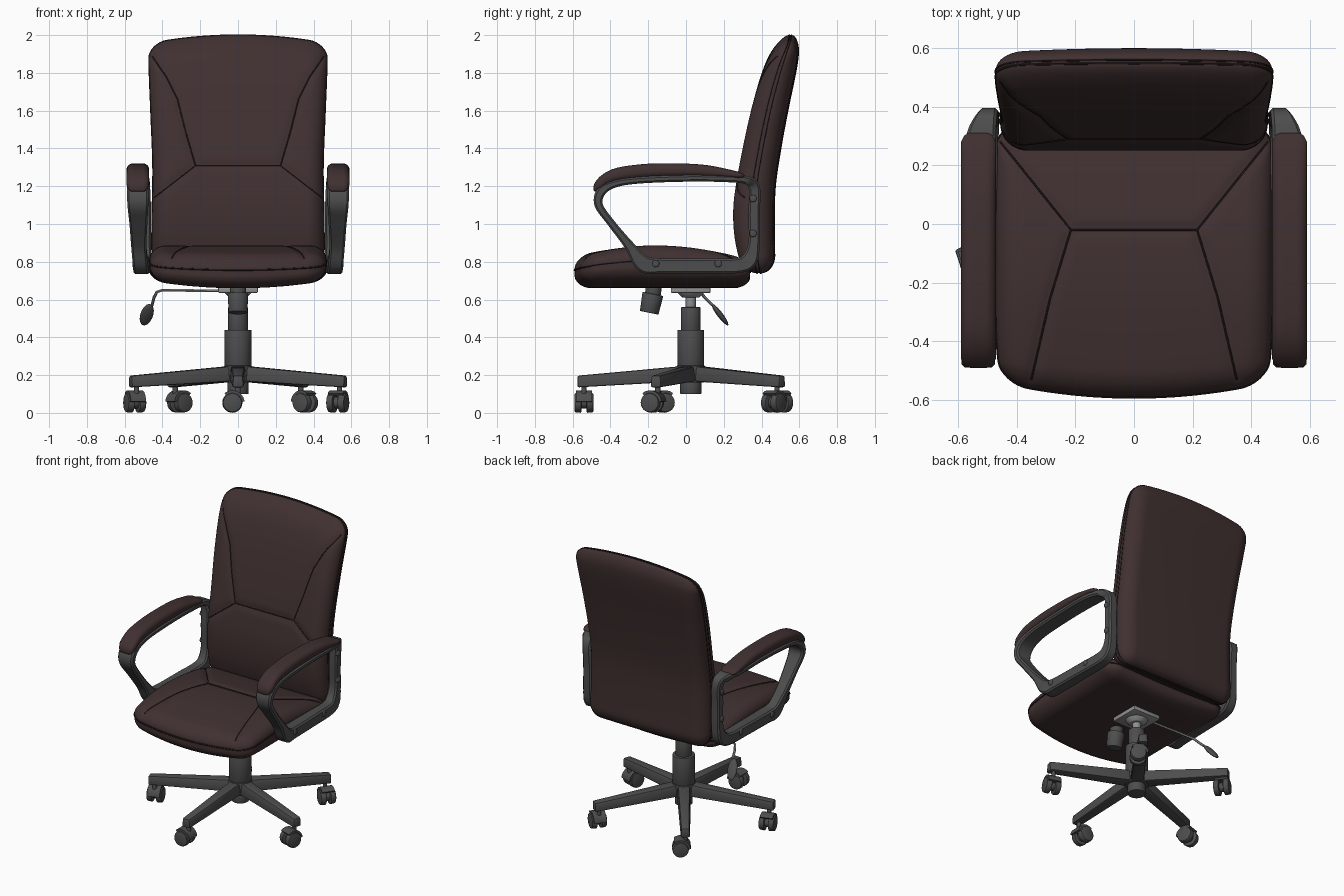
import bpy, bmesh, math
from mathutils import Vector, Matrix
from mathutils.bvhtree import BVHTree

if "Cube" in bpy.data.objects:
    bpy.data.objects.remove(bpy.data.objects["Cube"])


def material(name, rgb):
    m = bpy.data.materials.new(name)
    m.diffuse_color = (*rgb, 1)
    m.use_nodes = True
    m.node_tree.nodes["Principled BSDF"].inputs["Base Color"].default_value = m.diffuse_color
    return m


LEATHER = material("brown leather", (0.052, 0.03, 0.03))
SEAM = material("dark seam", (0.022, 0.013, 0.013))
PLASTIC = material("grey plastic", (0.075, 0.075, 0.075))
METAL = material("light metal", (0.28, 0.28, 0.28))


def add(name, bm, mat, bevel=0):
    bmesh.ops.recalc_face_normals(bm, faces=bm.faces[:])
    me = bpy.data.meshes.new(name)
    bm.to_mesh(me)
    bm.free()
    o = bpy.data.objects.new(name, me)
    bpy.context.collection.objects.link(o)
    me.materials.append(mat)
    if bevel:
        b = o.modifiers.new("bevel", 'BEVEL')
        b.width, b.segments, b.limit_method = bevel, 2, 'ANGLE'
    return o


def cyl(name, p0, p1, r0, r1, mat, seg=32, bevel=0.004):
    p0, p1 = Vector(p0), Vector(p1)
    d = p1 - p0
    m = Matrix.Translation((p0 + p1) / 2) @ d.to_track_quat('Z', 'Y').to_matrix().to_4x4()
    bm = bmesh.new()
    bmesh.ops.create_cone(bm, cap_ends=True, segments=seg, radius1=r0, radius2=r1, depth=d.length, matrix=m)
    return add(name, bm, mat, bevel)


def tube(name, pts, r, mat, closed=False):
    c = bpy.data.curves.new(name, 'CURVE')
    c.dimensions, c.bevel_depth, c.bevel_resolution, c.use_fill_caps = '3D', r, 1, True
    s = c.splines.new('POLY')
    s.points.add(len(pts) - 1)
    for p, q in zip(s.points, pts):
        p.co = (*q, 1)
    s.use_cyclic_u = closed
    c.materials.append(mat)
    o = bpy.data.objects.new(name, c)
    bpy.context.collection.objects.link(o)


def interp(tab, t):
    """Smooth curve through (t, value) pairs."""
    n = len(tab)
    t = min(max(t, tab[0][0]), tab[-1][0])
    i = next(k for k in range(n - 1) if t <= tab[k + 1][0])

    def slope(k):
        a, b = tab[max(k - 1, 0)], tab[min(k + 1, n - 1)]
        return (b[1] - a[1]) / (b[0] - a[0])
    (t0, v0), (t1, v1) = tab[i], tab[i + 1]
    h = t1 - t0
    u = (t - t0) / h
    return ((2*u**3 - 3*u*u + 1) * v0 + (u**3 - 2*u*u + u) * h * slope(i)
            + (3*u*u - 2*u**3) * v1 + (u**3 - u*u) * h * slope(i + 1))


def rounded_box(half, r, n, warp):
    bm = bmesh.new()
    bmesh.ops.create_cube(bm, size=2)
    bmesh.ops.subdivide_edges(bm, edges=bm.edges[:], cuts=n, use_grid_fill=True)
    for v in bm.verts:
        p = Vector(c * h for c, h in zip(v.co, half))
        q = Vector(max(-(h - r), min(h - r, c)) for c, h in zip(p, half))
        v.co = warp(q + (p - q).normalized() * r)
    return bm


def rect_outline(a, b, r):
    pts = []
    for k, (sx, sy) in enumerate([(1, 1), (-1, 1), (-1, -1), (1, -1)]):
        for j in range(9):
            t = math.pi / 2 * (k + j / 8)
            pts.append((sx * (a - r) + r * math.cos(t), sy * (b - r) + r * math.sin(t)))
    out = []
    for p, q in zip(pts, pts[1:] + pts[:1]):
        m = max(1, int(math.dist(p, q) / 0.04))
        out += [(p[0] + (q[0] - p[0]) * j / m, p[1] + (q[1] - p[1]) * j / m) for j in range(m)]
    return out


def seg_dist(p, a, b):
    d = b - a
    t = max(0, min(1, (p - a).dot(d) / d.dot(d)))
    return (p - a - d * t).length


def stitch(name, bm, lines, axis, sign):
    """Press soft grooves along seam lines, then lay thread in them."""
    lines = [[Vector((x * s, w)) for x, w in ln] for ln in lines for s in (1, -1)]
    segs = [(a, b) for ln in lines for a, b in zip(ln, ln[1:])]
    bm.normal_update()
    other = 3 - axis
    for v in bm.verts:
        f = v.normal[axis] * sign
        if f > 0.2:
            d = min(seg_dist(Vector((v.co.x, v.co[other])), a, b) for a, b in segs)
            v.co[axis] -= sign * f * 0.009 * math.exp(-(d / 0.018) ** 2)
    tree = BVHTree.FromBMesh(bm)
    ray = Vector((0, 0, 0))
    ray[axis] = -sign
    for ln in lines:
        pts = []
        for a, b in zip(ln, ln[1:]):
            for j in range(17):
                p = a.lerp(b, j / 16)
                o = Vector((p.x, 0, 0))
                o[other], o[axis] = p.y, sign * 5
                hit = tree.ray_cast(o, ray)[0]
                if hit:
                    pts.append(hit)
        tube(name + "_seam", pts, 0.0035, SEAM)


# Seat cushion
S_TOP = [(-.465, .83), (-.3, .862), (-.1, .885), (.1, .88), (.3, .85), (.465, .81)]


def seat_warp(p):
    w = max(0, -p.y / .465) ** 2
    k = (p.x / .47) ** 2
    top, bot = interp(S_TOP, p.y), .66 + .04 * k
    return Vector((p.x * (1 - .05 * w * w), p.y - .125 + .05 * w * k,
                   bot + (top - bot) * (p.z + .11) / .22))


bm = rounded_box((.47, .465, .11), .09, 70, seat_warp)
stitch("seat", bm, [[(0, -.02), (.215, -.02), (.455, .28)], [(.215, -.02), (.285, -.25), (.35, -.53)]], 2, 1)
add("seat", bm, LEATHER)
tube("seat_piping", [seat_warp(Vector((x, y, .015))) for x, y in rect_outline(.47, .465, .09)], .005, SEAM, True)

# Backrest cushion
B_FRONT = [(.74, .30), (.9, .262), (1.02, .25), (1.15, .256), (1.4, .30), (1.65, .357), (1.85, .42), (2, .50)]
B_REAR = [(.74, .475), (1, .47), (1.2, .476), (1.4, .505), (1.6, .542), (1.85, .592), (2, .605)]
B_WIDE = [(.74, .455), (1, .455), (1.3, .45), (1.6, .461), (1.85, .47), (2, .47)]


def back_warp(p):
    z = p.z + 1.37
    k = (p.x / .47) ** 2
    f, r = interp(B_FRONT, z), interp(B_REAR, z) - .015 * k
    bow = .045 * k * max(0, p.z / .63) ** 3
    return Vector((p.x * interp(B_WIDE, z) / .47, f + (r - f) * (p.y + .11) / .22, z - bow))


bm = rounded_box((.47, .11, .63), .095, 70, back_warp)
stitch("backrest", bm, [[(0, 1.31), (.225, 1.31), (.445, 1.14)],
                        [(.225, 1.31), (.275, 1.48), (.32, 1.66), (.38, 1.78), (.455, 1.89)]], 1, -1)
add("backrest", bm, LEATHER)
for off in (-.012, .014):
    tube("backrest_piping", [back_warp(Vector((x, off, z))) for x, z in rect_outline(.47, .63, .095)], .004, SEAM, True)

# Armrests: closed swept frame (y, z, half thickness, inner x, outer x), pad and bolts
FRAME = [(.36, 1.05, .03, .46, .525), (.36, .9, .03, .46, .525), (.335, .81, .042, .46, .53), (.27, .78, .04, .465, .54),
         (.1, .778, .04, .465, .545), (-.13, .778, .04, .465, .55), (-.225, .79, .045, .475, .555),
         (-.30, .885, .026, .485, .565), (-.40, 1.01, .02, .48, .575), (-.462, 1.10, .022, .475, .585),
         (-.45, 1.17, .025, .473, .588), (-.38, 1.212, .02, .473, .588), (-.25, 1.232, .018, .473, .588),
         (0, 1.242, .018, .473, .588), (.2, 1.24, .018, .472, .588), (.32, 1.232, .022, .47, .565),
         (.362, 1.19, .03, .465, .53)]
PAD_MID = [(-.49, 1.19), (-.4, 1.25), (-.25, 1.277), (-.1, 1.284), (.1, 1.28), (.34, 1.25)]
PAD_HALF = [(-.49, .036), (-.2, .038), (.1, .033), (.2, .026), (.34, .012)]


def catmull(a, b, c, d, t):
    return [.5 * (2*q + (r - p) * t + (2*p - 5*q + 4*r - s) * t*t + (3*q - p - 3*r + s) * t**3)
            for p, q, r, s in zip(a, b, c, d)]


N = len(FRAME)
PATH = [catmull(*(FRAME[(i + k) % N] for k in (-1, 0, 1, 2)), j / 6) for i in range(N) for j in range(6)]
for side, s in (("right", 1), ("left", -1)):
    bm = bmesh.new()
    rings = []
    for i, (y, z, h, x0, x1) in enumerate(PATH):
        a, b = PATH[i - 1], PATH[(i + 1) % len(PATH)]
        n = Vector((-(b[1] - a[1]), b[0] - a[0])).normalized()
        xc, w, c = (x0 + x1) / 2, (x1 - x0) / 2, .01
        sec = [(w, h-c), (w-c, h), (c-w, h), (-w, h-c), (-w, c-h), (c-w, -h), (w-c, -h), (w, c-h)]
        rings.append([bm.verts.new((s * (xc + u), y + n.x * v, z + n.y * v)) for u, v in sec])
    for r0, r1 in zip(rings, rings[1:] + rings[:1]):
        for k in range(8):
            bm.faces.new((r0[k], r0[(k + 1) % 8], r1[(k + 1) % 8], r1[k]))
    add(side + "_arm_frame", bm, PLASTIC)

    def pad_warp(p):
        y = p.y - .09
        return Vector((s * (p.x + .53), y, interp(PAD_MID, y) + p.z / .04 * interp(PAD_HALF, y)))
    add(side + "_arm_pad", rounded_box((.06, .40, .04), .036, 24, pad_warp), LEATHER)
    for y, z, x in ((.355, 1.135, .525), (.355, .95, .525), (.17, .79, .542), (-.16, .79, .551)):
        cyl(side + "_arm_bolt", (s * (x - .02), y, z), (s * (x + .008), y, z), .022, .018, PLASTIC, 16)

# Gas column and hub
CY = .025
for name, z0, z1, r, mat in (("column_rod", .54, .65, .027, METAL), ("column_upper", .43, .56, .052, PLASTIC),
                             ("column_sleeve", .24, .44, .071, PLASTIC), ("base_hub", .16, .25, .075, PLASTIC),
                             ("hub_bottom", .1, .17, .056, PLASTIC)):
    cyl(name, (0, CY, z0), (0, CY, z1), r, r, mat)

# Seat plate, tension knob and height lever
bm = bmesh.new()
bmesh.ops.create_cube(bm, size=1, matrix=Matrix.Translation((0, CY, .65)) @ Matrix.Diagonal((.21, .21, .03, 1)))
add("seat_plate", bm, METAL, .006)
cyl("plate_socket", (0, CY, .61), (0, CY, .645), .045, .08, METAL)
cyl("tension_knob", (0, -.195, .53), (0, -.175, .63), .05, .056, PLASTIC, 14)
cyl("knob_neck", (0, -.178, .61), (0, -.168, .68), .042, .042, PLASTIC)
tube("height_lever", [(-.05, .06, .645), (-.4, .06, .65), (-.43, .075, .64), (-.445, .1, .61), (-.455, .14, .57)],
     .008, METAL)
bm = bmesh.new()
bmesh.ops.create_uvsphere(bm, u_segments=20, v_segments=12, radius=1,
                          matrix=Matrix.Translation((-.483, .18, .52)) @ Matrix.Rotation(.65, 4, 'X')
                          @ Matrix.Rotation(.25, 4, 'Y') @ Matrix.Diagonal((.034, .015, .072, 1)))
add("lever_paddle", bm, PLASTIC)

# Five legs with twin-wheel casters
for i in range(5):
    ang = math.radians(-90 + 72 * i)
    M = Matrix.Translation((0, CY, 0)) @ Matrix.Rotation(ang, 4, 'Z')
    bm = bmesh.new()
    bmesh.ops.create_cube(bm, size=2)
    for v in bm.verts:
        tip, up = v.co.x > 0, v.co.z > 0
        w = (.026 if up else .03) if tip else (.038 if up else .045)
        z = (.197 if up else .135) if tip else (.25 if up else .168)
        v.co = M @ Vector((.6 if tip else .02, w * v.co.y, z))
    add("base_leg", bm, PLASTIC, .01)
    cyl("caster_stem", M @ Vector((.565, 0, .06)), M @ Vector((.565, 0, .15)), .014, .014, PLASTIC, 16)
    cx, cy = .565, -.03
    for e in (1, -1):
        cyl("caster_wheel", M @ Vector((cx + e * .014, cy, .054)), M @ Vector((cx + e * .05, cy, .054)),
            .054, .05, PLASTIC, 24, .006)
    cyl("caster_axle", M @ Vector((cx - .03, cy, .054)), M @ Vector((cx + .03, cy, .054)), .03, .03, PLASTIC, 16)
    # hood arching over both wheels
    bm = bmesh.new()
    rows = []
    for j in range(13):
        t = math.radians(5 + 125 * j / 12)
        rows.append([bm.verts.new(M @ Vector((cx + e, cy + r * math.cos(t), .054 + r * math.sin(t))))
                     for e, r in ((-.042, .065), (.042, .065), (.042, .05), (-.042, .05))])
    for a, b in zip(rows, rows[1:]):
        for k in range(4):
            bm.faces.new((a[k], a[(k + 1) % 4], b[(k + 1) % 4], b[k]))
    bm.faces.new(rows[0])
    bm.faces.new(rows[-1])
    add("caster_hood", bm, PLASTIC)

# Bake curves and bevels, then smooth while keeping hard edges
bpy.ops.object.select_all(action='SELECT')
bpy.context.view_layer.objects.active = bpy.data.objects["seat"]
bpy.ops.object.convert(target='MESH')
bpy.ops.object.shade_smooth_by_angle(angle=math.radians(40))
